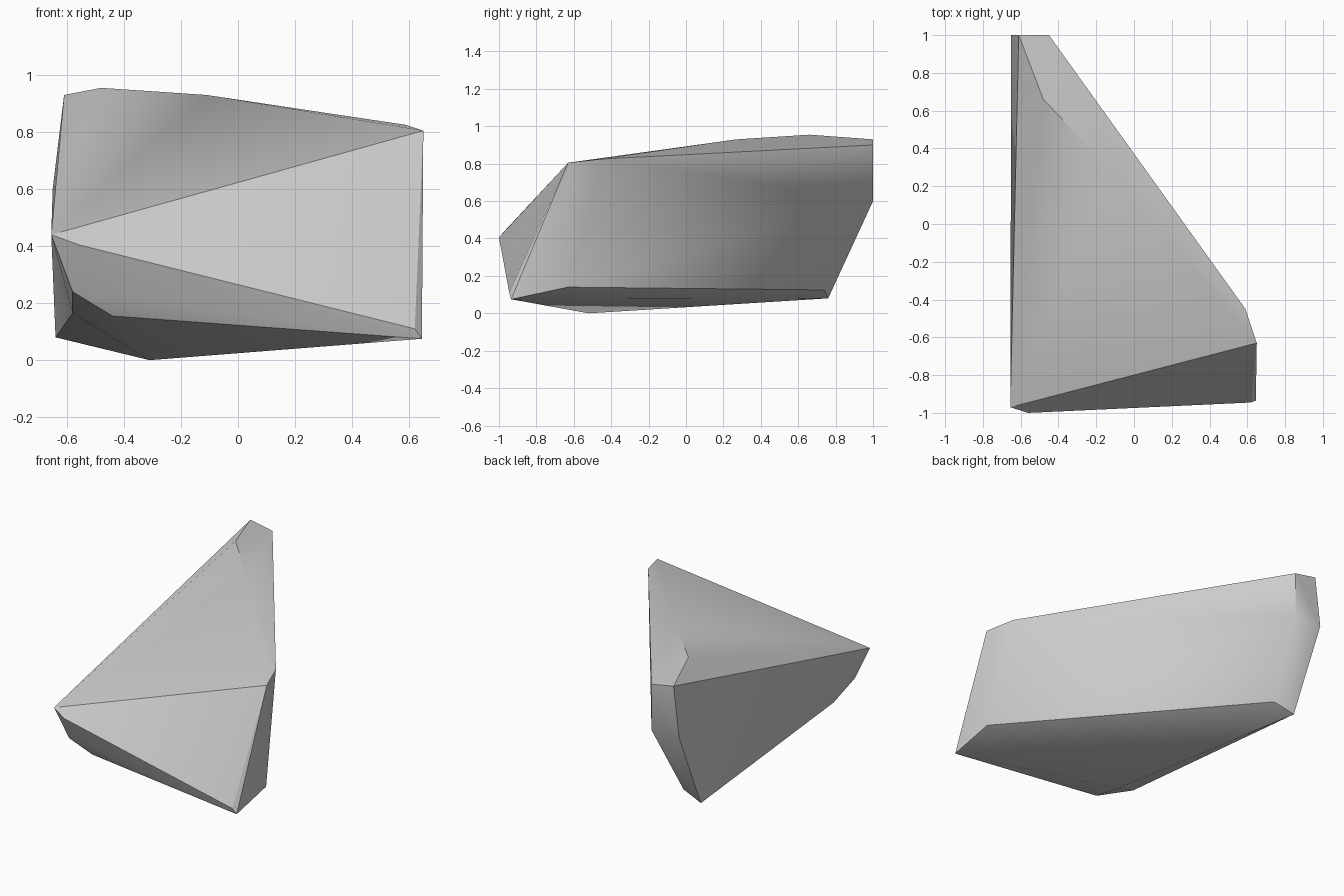
import bpy
import bmesh
import math

cube = bpy.data.objects.get("Cube")
if cube:
    bpy.data.objects.remove(cube, do_unlink=True)


def make_material(name, color):
    mat = bpy.data.materials.new(name)
    mat.use_nodes = True
    mat.diffuse_color = color
    mat.node_tree.nodes["Principled BSDF"].inputs["Base Color"].default_value = color
    return mat


# Corners of the rock, grouped by the part of the boulder they belong to
top_ridge = [(-0.61, 1, 0.93), (-0.48, 0.66, 0.955), (-0.11, 0.27, 0.93),
             (-0.45, 1, 0.9), (0.59, -0.45, 0.825), (0.65, -0.63, 0.805)]
front_face = [(-0.655, -0.97, 0.44), (-0.56, -1, 0.405),
              (0.62, -0.945, 0.11), (0.645, -0.935, 0.075)]
back_end = [(-0.65, 1, 0.6), (-0.45, 1, 0.6)]
underside = [(-0.58, -0.92, 0.24), (-0.44, -0.88, 0.155), (-0.58, -0.7, 0.165),
             (-0.31, -0.52, 0), (-0.64, 0.76, 0.08), (-0.5, 0.74, 0.125),
             (0.645, -0.63, 0.14)]

# Wrap the corners in a convex shell
bm = bmesh.new()
for corner in top_ridge + front_face + back_end + underside:
    bm.verts.new(corner)
hull = bmesh.ops.convex_hull(bm, input=bm.verts)
loose = [v for v in hull["geom_interior"] if isinstance(v, bmesh.types.BMVert)]
bmesh.ops.delete(bm, geom=loose, context="VERTS")
bmesh.ops.recalc_face_normals(bm, faces=bm.faces)

mesh = bpy.data.meshes.new("rock")
bm.to_mesh(mesh)
bm.free()
rock = bpy.data.objects.new("rock", mesh)
bpy.context.collection.objects.link(rock)
mesh.materials.append(make_material("stone grey", (0.6, 0.6, 0.6, 1)))

# Soft bends between shallow facets, crisp edges elsewhere
bpy.ops.object.select_all(action="DESELECT")
rock.select_set(True)
bpy.context.view_layer.objects.active = rock
bpy.ops.object.shade_smooth_by_angle(angle=math.radians(30))
